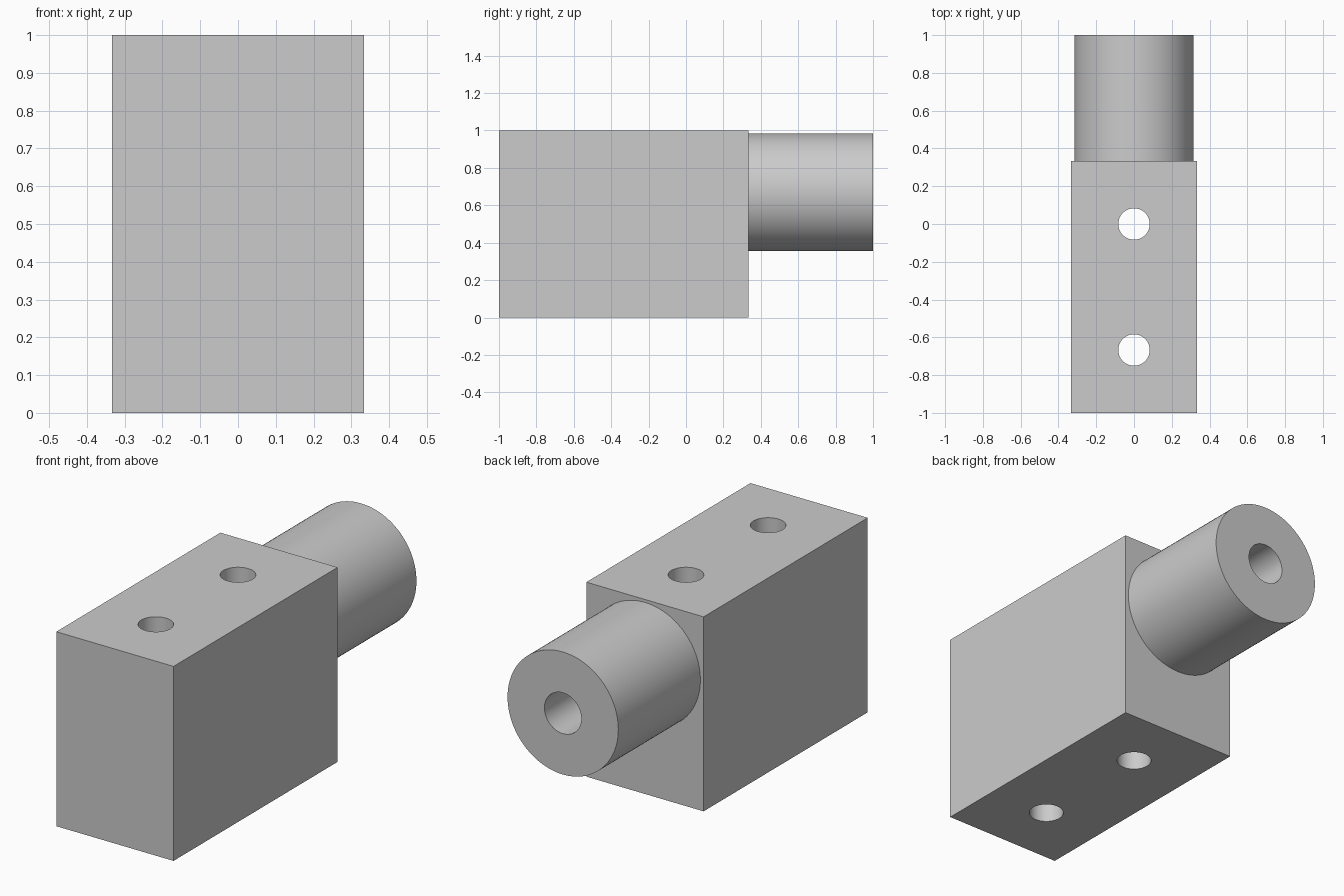
import bpy
import math

if "Cube" in bpy.data.objects:
    bpy.data.objects.remove(bpy.data.objects["Cube"], do_unlink=True)

WIDTH, FRONT, BACK, HEIGHT = 0.667, -1.0, 0.333, 1.0
SHANK_Z, SHANK_R = 0.67, 0.315

grey = bpy.data.materials.new("plain grey")
grey.use_nodes = True
colour = (0.6, 0.6, 0.6, 1)
grey.diffuse_color = colour
grey.node_tree.nodes["Principled BSDF"].inputs["Base Color"].default_value = colour


def cylinder(name, radius, length, centre, along_y=False):
    turn = (math.pi / 2, 0, 0) if along_y else (0, 0, 0)
    bpy.ops.mesh.primitive_cylinder_add(
        vertices=96, radius=radius, depth=length, location=centre, rotation=turn)
    part = bpy.context.object
    part.name = name
    part.data.materials.append(grey)
    return part


def combine(target, tool, operation):
    """Apply a boolean to the target and discard the tool."""
    mod = target.modifiers.new(operation.lower(), "BOOLEAN")
    mod.operation = operation
    mod.solver = "EXACT"
    mod.object = tool
    bpy.context.view_layer.objects.active = target
    bpy.ops.object.modifier_apply(modifier=mod.name)
    bpy.data.objects.remove(tool, do_unlink=True)


# Rectangular block
bpy.ops.mesh.primitive_cube_add(size=1, location=(0, (FRONT + BACK) / 2, HEIGHT / 2))
body = bpy.context.object
body.name = "drilled_block_with_shank"
body.scale = (WIDTH, BACK - FRONT, HEIGHT)
bpy.ops.object.transform_apply(location=True, rotation=True, scale=True)
body.data.materials.append(grey)

# Round shank at the back, rooted slightly inside the block
root = BACK - 0.1
shank = cylinder("shank", SHANK_R, 1 - root, (0, (1 + root) / 2, SHANK_Z), True)
combine(body, shank, "UNION")

# Two vertical through holes
for y in (0, -0.667):
    hole = cylinder("vertical_hole", 0.083, HEIGHT + 0.2, (0, y, HEIGHT / 2))
    combine(body, hole, "DIFFERENCE")

# Blind bore along the shank
bore = cylinder("shank_bore", 0.105, 0.767, (0, 0.7165, SHANK_Z), True)
combine(body, bore, "DIFFERENCE")

# Smooth round walls with crisp edges
bpy.ops.object.select_all(action="DESELECT")
body.select_set(True)
bpy.context.view_layer.objects.active = body
bpy.ops.object.shade_smooth_by_angle(angle=math.radians(30))
